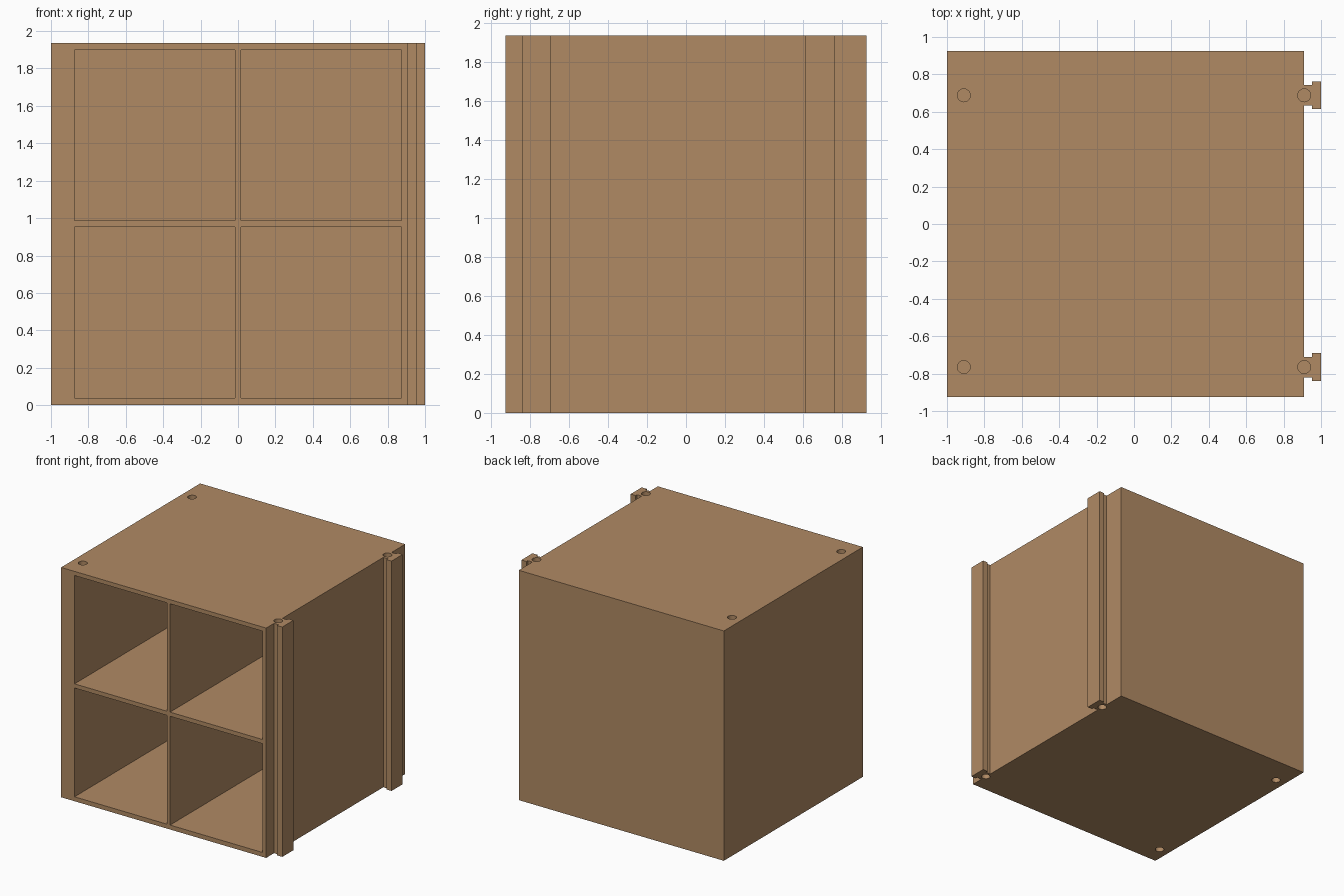
import bpy, bmesh

if "Cube" in bpy.data.objects:
    bpy.data.objects.remove(bpy.data.objects["Cube"])

H = 1.935            # cabinet height
Y = 0.925            # half depth
SIDE = 0.91          # right wall plane
RAILS = (-0.765, 0.688)

wood = bpy.data.materials.new("warm brown")
wood.diffuse_color = (0.434, 0.254, 0.127, 1)
wood.use_nodes = True
wood.node_tree.nodes["Principled BSDF"].inputs["Base Color"].default_value = wood.diffuse_color


def make(name, bm, helper=False):
    bmesh.ops.recalc_face_normals(bm, faces=bm.faces)
    me = bpy.data.meshes.new(name)
    bm.to_mesh(me)
    bm.free()
    me.materials.append(wood)
    ob = bpy.data.objects.new(name, me)
    bpy.context.collection.objects.link(ob)
    ob.hide_render = helper
    return ob


def add_box(bm, x0, x1, y0, y1, z0, z1):
    verts = bmesh.ops.create_cube(bm, size=1)["verts"]
    for v in verts:
        v.co = ((x0 + x1) / 2 + v.co.x * (x1 - x0),
                (y0 + y1) / 2 + v.co.y * (y1 - y0),
                (z0 + z1) / 2 + v.co.z * (z1 - z0))


# Cabinet: plan outline with two T-shaped rails on the right, extruded upward
outline = [(-1, Y), (-1, -Y), (SIDE, -Y)]
for c in RAILS:
    outline += [(SIDE, c - .055), (.953, c - .055), (.953, c - .074), (1, c - .074),
                (1, c + .074), (.953, c + .074), (.953, c + .055), (SIDE, c + .055)]
outline.append((SIDE, Y))
bm = bmesh.new()
base = bm.faces.new([bm.verts.new((x, y, 0)) for x, y in outline])
top = bmesh.ops.extrude_face_region(bm, geom=[base])["geom"]
for v in top:
    if isinstance(v, bmesh.types.BMVert):
        v.co.z = H
cabinet = make("cabinet", bm)

# Four open compartments
bm = bmesh.new()
for x0, x1 in ((-.875, -.015), (.015, .875)):
    for z0, z1 in ((.037, .953), (.988, 1.9)):
        add_box(bm, x0, x1, -1.1, Y - .035, z0, z1)
compartments = make("compartment_cutter", bm, True)

# Shallow round sockets in the top and bottom
bm = bmesh.new()
for x in (-SIDE, SIDE):
    for y in RAILS:
        for z in (0, H):
            ring = bmesh.ops.create_cone(bm, cap_ends=True, segments=32, radius1=.0345,
                                         radius2=.0345, depth=.09)["verts"]
            bmesh.ops.translate(bm, verts=ring, vec=(x, y, z))
sockets = make("socket_cutter", bm, True)

for cutter in (compartments, sockets):
    mod = cabinet.modifiers.new(cutter.name, "BOOLEAN")
    mod.operation = "DIFFERENCE"
    mod.solver = "EXACT"
    mod.object = cutter

# Bake the cuts and drop the helpers
bpy.context.view_layer.objects.active = cabinet
cabinet.select_set(True)
for mod in list(cabinet.modifiers):
    bpy.ops.object.modifier_apply(modifier=mod.name)
for cutter in (compartments, sockets):
    bpy.data.objects.remove(cutter)
bpy.ops.object.shade_smooth_by_angle()
